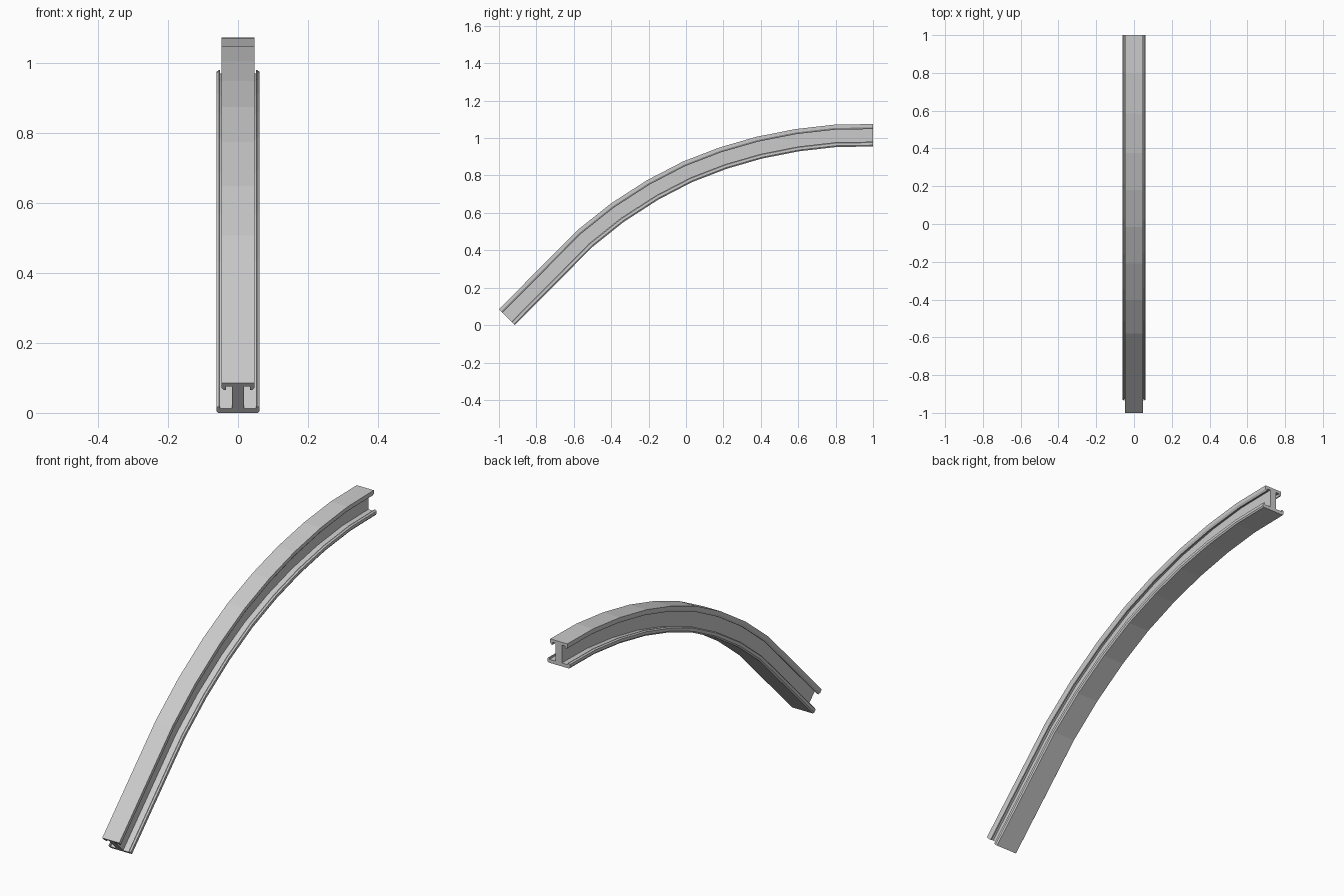
import bpy, bmesh, math
from mathutils import Vector

if "Cube" in bpy.data.objects:
    bpy.data.objects.remove(bpy.data.objects["Cube"])

# Outer (top) path of the rail in the y-z plane
path = [Vector(p) for p in [(-1, .09), (-.58, .513), (-.402, .655), (-.208, .78),
        (-.015, .88), (.18, .955), (.377, 1.012), (.585, 1.053), (.795, 1.077), (1, 1.08)]]

# Right half of the I-section: (x, depth below the top face)
half = [(.047, 0), (.047, .018), (.041, .027), (.035, .027), (.035, .014),
        (.017, .014), (.017, .103), (.051, .103), (.051, .094), (.055, .094),
        (.062, .099), (.062, .113), (.057, .12)]
profile = half + [(-x, d) for x, d in reversed(half)]


def section_normal(i):
    """Direction across the rail, mitred at each bend."""
    if i == 0:
        return Vector((-1, 1)).normalized()
    if i == len(path) - 1:
        return Vector((0, 1))
    a = (path[i] - path[i - 1]).normalized()
    b = (path[i + 1] - path[i]).normalized()
    t = (a + b).normalized()
    return Vector((-t.y, t.x)) / t.dot(a)


# Sweep the section along the path
bm = bmesh.new()
rings = []
for i, p in enumerate(path):
    n = section_normal(i)
    rings.append([bm.verts.new((x, p.x - n.x * d, p.y - n.y * d)) for x, d in profile])
count = len(profile)
for r, s in zip(rings, rings[1:]):
    for k in range(count):
        j = (k + 1) % count
        bm.faces.new((r[k], r[j], s[j], s[k]))

# End caps
bm.faces.new(rings[0])
bm.faces.new(rings[-1])
bmesh.ops.recalc_face_normals(bm, faces=bm.faces)

# Stand the rail on the ground
low = min(v.co.z for v in bm.verts)
bmesh.ops.translate(bm, verts=bm.verts, vec=(0, 0, -low))

mesh = bpy.data.meshes.new("curved_rail")
bm.to_mesh(mesh)
bm.free()
rail = bpy.data.objects.new("curved_rail", mesh)
bpy.context.collection.objects.link(rail)
